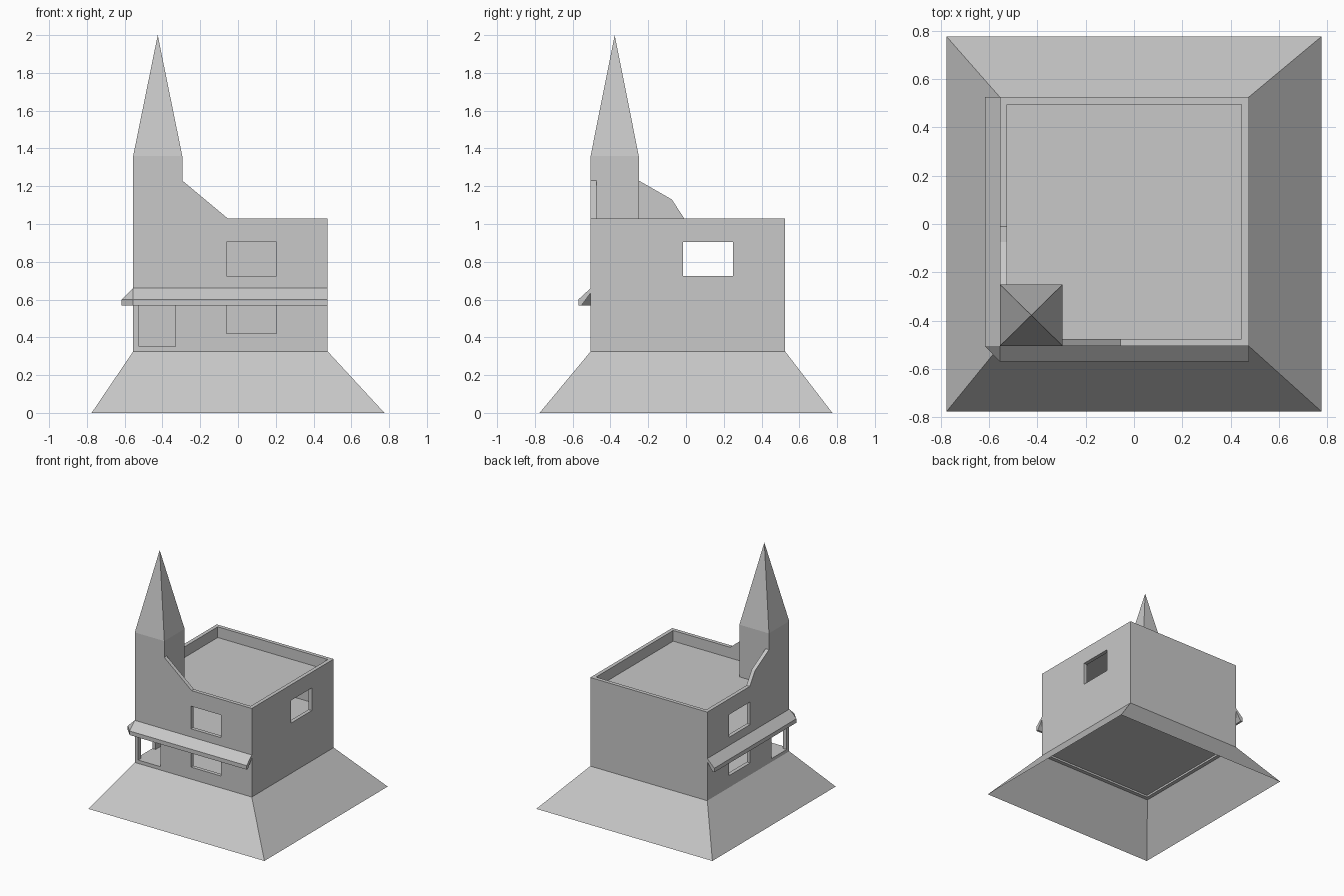
import bpy, bmesh
from mathutils import Matrix

if "Cube" in bpy.data.objects:
    bpy.data.objects.remove(bpy.data.objects["Cube"])

# single plain colour
stone = bpy.data.materials.new("light grey stone")
stone.diffuse_color = (0.58, 0.58, 0.58, 1)
stone.use_nodes = True
stone.node_tree.nodes["Principled BSDF"].inputs["Base Color"].default_value = stone.diffuse_color

X0, X1, Y0, Y1 = -0.555, 0.475, -0.505, 0.525   # outer wall footprint
T = 0.03                                        # wall thickness
Z0, ZR, ZP = 0.325, 0.945, 1.03                 # wall foot, roof deck, parapet top


def add_object(name, bm, recalc=True):
    bmesh.ops.remove_doubles(bm, verts=bm.verts, dist=0.0005)
    if recalc:
        bmesh.ops.recalc_face_normals(bm, faces=bm.faces)
    me = bpy.data.meshes.new(name)
    bm.to_mesh(me)
    bm.free()
    me.materials.clear()
    me.materials.append(stone)
    ob = bpy.data.objects.new(name, me)
    bpy.context.collection.objects.link(ob)
    return ob


def loft(name, rings, closed_rings=True, caps=()):
    """Join successive rings of points with quads."""
    bm = bmesh.new()
    vs = [[bm.verts.new(p) for p in r] for r in rings]
    n = len(rings[0])
    for a, b in zip(vs, vs[1:]):
        for i in range(n):
            j = (i + 1) % n
            bm.faces.new((a[i], a[j], b[j], b[i]))
    for c in caps:
        bm.faces.new(vs[c])
    return add_object(name, bm)


def rect(x0, x1, y0, y1, z):
    return [(x0, y0, z), (x1, y0, z), (x1, y1, z), (x0, y1, z)]


def slab(name, x0, x1, y0, y1, z0, z1):
    return loft(name, [rect(x0, x1, y0, y1, z0), rect(x0, x1, y0, y1, z1)], caps=(0, 1))


def wall(name, outline, holes, axis, centre):
    """Flat wall with openings: filled curve outline, thickened, set upright."""
    cu = bpy.data.curves.new(name, 'CURVE')
    cu.dimensions = '2D'
    cu.fill_mode = 'BOTH'
    cu.extrude = T / 2
    loops = [outline] + [[(a, c), (b, c), (b, d), (a, d)] for a, b, c, d in holes]
    for pts in loops:
        sp = cu.splines.new('POLY')
        sp.points.add(len(pts) - 1)
        for p, (u, v) in zip(sp.points, pts):
            p.co = (u, v, 0, 1)
        sp.use_cyclic_u = True
    tmp = bpy.data.objects.new(name + "_curve", cu)
    bpy.context.collection.objects.link(tmp)
    dg = bpy.context.evaluated_depsgraph_get()
    me = bpy.data.meshes.new_from_object(tmp.evaluated_get(dg))
    bm = bmesh.new()
    bm.from_mesh(me)
    bpy.data.objects.remove(tmp)
    if axis == 'Y':
        m = Matrix(((1, 0, 0, 0), (0, 0, -1, centre), (0, 1, 0, 0), (0, 0, 0, 1)))
    else:
        m = Matrix(((0, 0, 1, centre), (1, 0, 0, 0), (0, 1, 0, 0), (0, 0, 0, 1)))
    bmesh.ops.transform(bm, matrix=m, verts=bm.verts)
    for f in bm.faces:
        f.smooth = False
    return add_object(name, bm)


# sloping hollow base
S = 0.775
loft("sloped_base", [rect(-S, S, -S, S, 0), rect(X0, X1, Y0, Y1, Z0)])

# walls with windows, doors and the parapets rising to the tower
TX, TY = -0.295, -0.25
front = [(X0, Z0), (X1, Z0), (X1, ZP), (-0.055, ZP), (TX, 1.23), (TX, ZR), (X0, ZR)]
wall("front_wall", front,
     [(-0.06, 0.205, 0.725, 0.905), (-0.06, 0.205, 0.42, 0.60), (-0.525, -0.33, 0.352, 0.60)],
     'Y', Y0 + T / 2)

a, b = Y0 + T, Y1 - T
left = [(a, Z0), (b, Z0), (b, ZP), (-0.01, ZP), (-0.075, 1.13), (TY, 1.23), (TY, ZR), (a, ZR)]
upper = (-0.015, 0.25, 0.725, 0.905)
wall("left_wall", left, [upper, (-0.015, 0.25, 0.42, 0.60), (-0.472, -0.285, 0.352, 0.60)],
     'X', X0 + T / 2)
wall("right_wall", [(a, Z0), (b, Z0), (b, ZP), (a, ZP)], [upper], 'X', X1 - T / 2)
wall("back_wall", [(X0, Z0), (X1, Z0), (X1, ZP), (X0, ZP)], [], 'Y', Y1 - T / 2)

# floors and roof deck
for name, z0, z1 in (("ground_floor", 0.34, 0.352), ("upper_floor", 0.62, 0.65),
                     ("roof_deck", 0.915, ZR)):
    slab(name, X0 + T, X1 - T, a, b, z0, z1)

# corner tower and its pyramid spire
loft("tower", [rect(X0, TX, Y0, TY, ZR), rect(X0, TX, Y0, TY, 1.36)], caps=(0,))
bm = bmesh.new()
foot = [bm.verts.new(p) for p in rect(X0, TX, Y0, TY, 1.36)]
tip = bm.verts.new(((X0 + TX) / 2, (Y0 + TY) / 2, 2.0))
bm.faces.new(foot)
for i in range(4):
    bm.faces.new((foot[i], foot[(i + 1) % 4], tip))
add_object("spire", bm)

# awning wrapping the front and left walls, with a chamfered corner
profile = [(0, 0.66), (1, 0.60), (1, 0.568), (0.75, 0.568), (0, 0.635)]
stations = [((X1, Y0), (0, -0.065)), ((X0, Y0), (0, -0.065)),
            ((X0, Y0), (-0.062, 0)), ((X0, Y1), (-0.062, 0))]
loft("awning", [[(p[0] + o[0] * f, p[1] + o[1] * f, z) for f, z in profile]
                for p, o in stations], caps=(0, 3))
bm = None
